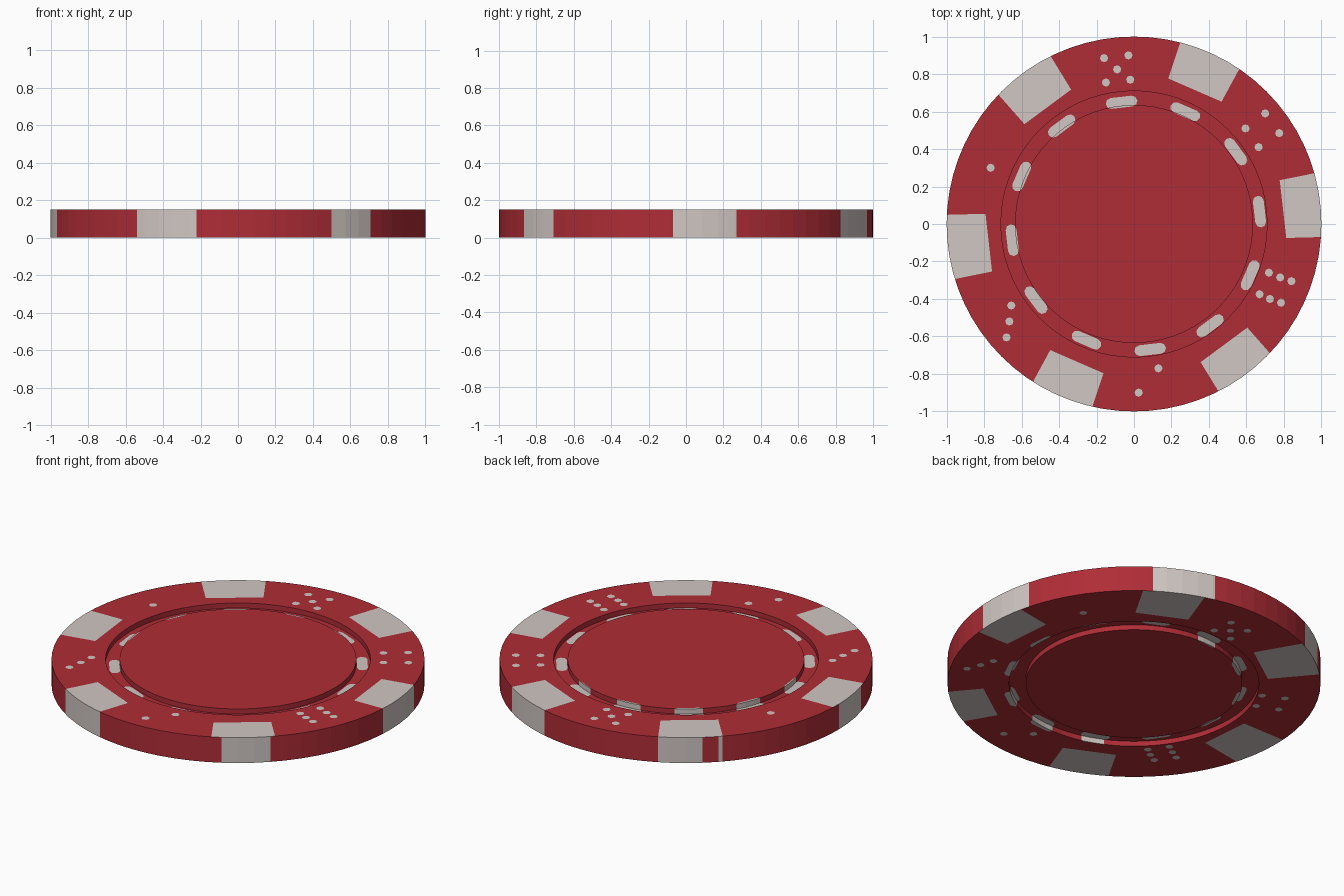
import bpy, bmesh, math
from mathutils import Vector, Matrix

if "Cube" in bpy.data.objects:
    bpy.data.objects.remove(bpy.data.objects["Cube"])

SEGS = 72


def material(name, rgb):
    m = bpy.data.materials.new(name)
    m.diffuse_color = (*rgb, 1)
    m.use_nodes = True
    m.node_tree.nodes["Principled BSDF"].inputs["Base Color"].default_value = m.diffuse_color
    return m


# Lathed chip body: flat disc, sunken groove and rim on both sides
profile = [(.50, .15), (.635, .15), (.635, .12), (.71, .12), (.71, .15), (1, .15),
           (1, 0), (.67, 0), (.67, .03), (.58, .03), (.58, 0), (.50, 0)]
bm = bmesh.new()
rings = [[bm.verts.new((r * math.cos(math.tau * i / SEGS), r * math.sin(math.tau * i / SEGS), z))
          for i in range(SEGS)] for r, z in profile]
for a, b in zip(rings, rings[1:]):
    for i in range(SEGS):
        j = (i + 1) % SEGS
        bm.faces.new((a[i], b[i], b[j], a[j]))
bm.faces.new(rings[0])
bm.faces.new(rings[-1][::-1])
bmesh.ops.recalc_face_normals(bm, faces=bm.faces[:])


# Inlay outlines, all convex, in pattern coordinates
def turned(points, degrees):
    rot = Matrix.Rotation(math.radians(degrees), 2)
    return [rot @ Vector(p) for p in points]


def capsule():
    pts = []
    for side in (1, -1):
        for k in range(5):
            t = math.pi * k / 4
            pts.append((.664 + side * .029 * math.cos(t), side * (.056 + .029 * math.sin(t))))
    return pts


dots = [(.72, -.26), (.78, -.285), (.84, -.305), (.67, -.375), (.725, -.40), (.785, -.42),
        (.70, .59), (.595, .51), (.775, .485), (.665, .41),
        (-.16, .885), (-.03, .90), (-.09, .825), (-.15, .755), (-.02, .77),
        (-.765, .30), (-.655, -.435), (-.665, -.52), (-.68, -.605), (.13, -.77), (.025, -.90)]
shapes = []
for k in range(6):       # edge patches, running out over the rim
    shapes.append(turned([(.79, -.155), (1.1, -.182), (1.1, .182), (.79, .155)], 6.5 + 60 * k))
for k in range(12):      # dashes in the groove
    shapes.append(turned(capsule(), 6.6 + 30 * k))
for x, y in dots:        # dice pips
    shapes.append([Vector((x - .01 + .022 * math.cos(math.tau * k / 8),
                           y + .01 + .022 * math.sin(math.tau * k / 8))) for k in range(8)])


def on_top(p):
    return p + Vector((.01, -.01))


def on_bottom(p):
    q = Matrix.Rotation(math.radians(191.5), 2) @ Vector((p.x, -p.y))
    return q * .95 + Vector((.034, -.029))


def inlay(points, top):
    """Cut the outline straight into the body and colour the faces inside it."""
    xs, ys = [p.x for p in points], [p.y for p in points]
    faces = []
    for f in bm.faces:
        if (f.calc_center_median().z > .07) != top:
            continue
        fx, fy = [v.co.x for v in f.verts], [v.co.y for v in f.verts]
        if min(fx) <= max(xs) and max(fx) >= min(xs) and min(fy) <= max(ys) and max(fy) >= min(ys):
            faces.append(f)
    centre = sum(points, Vector((0, 0))) / len(points)
    planes = []
    for p, q in zip(points, points[1:] + points[:1]):
        d = q - p
        n = Vector((d.y, -d.x)).normalized()
        if n.dot(centre - p) > 0:
            n = -n
        planes.append((Vector((p.x, p.y, 0)), Vector((n.x, n.y, 0))))
    geom = list({e for f in faces for e in (*f.verts, *f.edges)}) + faces
    for co, n in planes:
        geom = bmesh.ops.bisect_plane(bm, geom=geom, dist=1e-5, plane_co=co, plane_no=n)["geom"]
    for f in geom:
        if isinstance(f, bmesh.types.BMFace):
            c = f.calc_center_median()
            if all(n.dot(c - co) < 1e-5 for co, n in planes):
                f.material_index = 1


for s in shapes:
    inlay([on_top(p) for p in s], True)
    inlay([on_bottom(p) for p in s], False)

mesh = bpy.data.meshes.new("gaming_chip")
bm.to_mesh(mesh)
bm.free()
mesh.materials.append(material("red", (.43, .026, .037)))
mesh.materials.append(material("pale grey", (.63, .57, .545)))
bpy.context.collection.objects.link(bpy.data.objects.new("gaming_chip", mesh))
